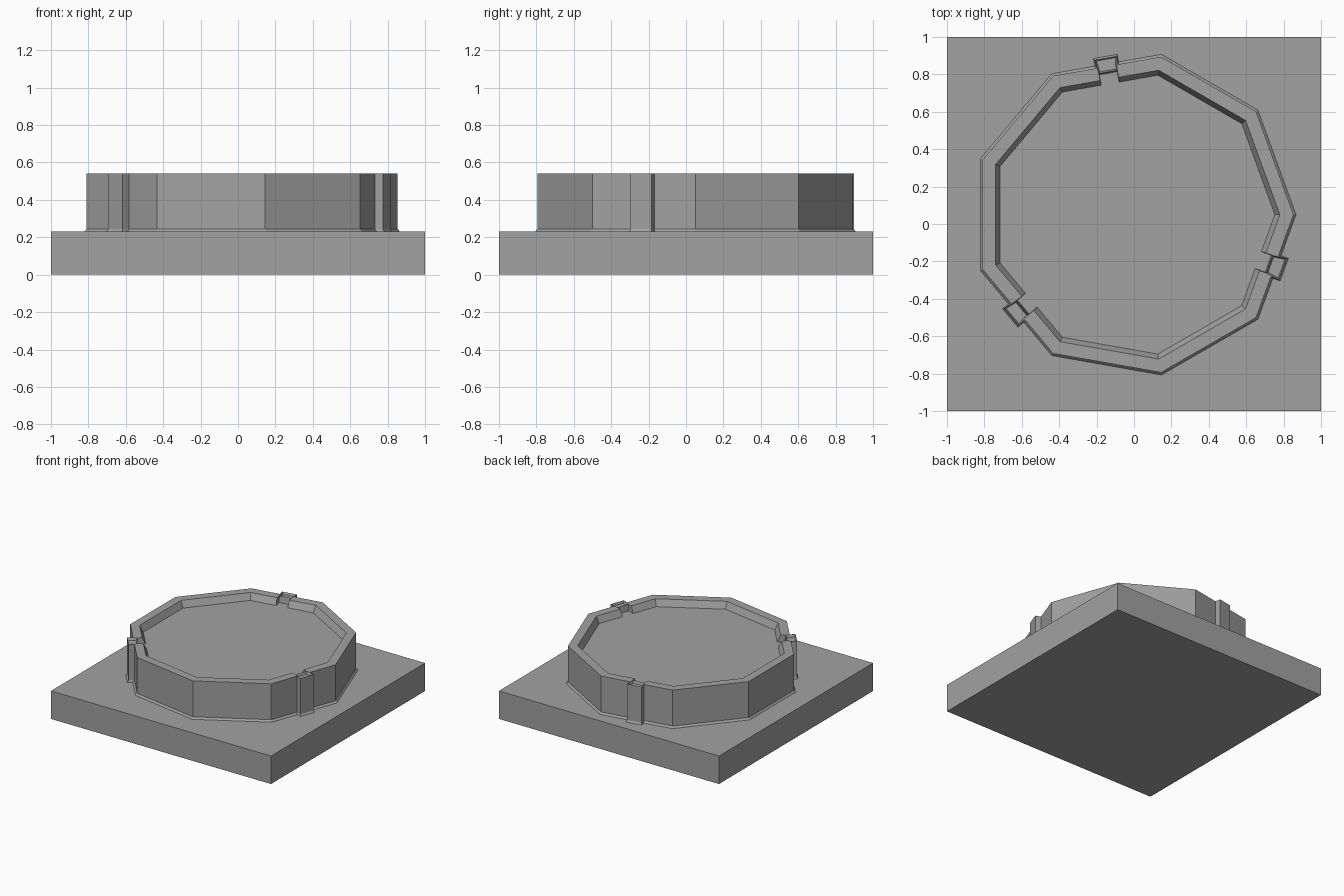
import bpy, bmesh, math

if "Cube" in bpy.data.objects:
    bpy.data.objects.remove(bpy.data.objects["Cube"])

grey = bpy.data.materials.new("grey")
grey.diffuse_color = (0.36, 0.36, 0.36, 1)
grey.use_nodes = True
grey.node_tree.nodes["Principled BSDF"].inputs["Base Color"].default_value = grey.diffuse_color

CX, CY, SIDES = -0.004, 0.05, 9
CLIPS = (2, 5, 8)            # sides (at 20 + 40k degrees) that carry a clip


def finish(bm, name):
    bmesh.ops.recalc_face_normals(bm, faces=bm.faces)
    me = bpy.data.meshes.new(name)
    bm.to_mesh(me)
    bm.free()
    me.materials.append(grey)
    ob = bpy.data.objects.new(name, me)
    bpy.context.collection.objects.link(ob)
    return ob


def outline(bm, radius, half_width, jog_to, z):
    """Nine-sided loop whose clip sides step out to distance jog_to."""
    ap = radius * math.cos(math.pi / SIDES)
    verts = []

    def add(angle, out, along):
        c, s = math.cos(angle), math.sin(angle)
        verts.append(bm.verts.new((CX + c * out - s * along,
                                   CY + s * out + c * along, z)))
    for k in range(SIDES):
        add(math.radians(40 * k), radius, 0)
        if k in CLIPS:
            mid = math.radians(40 * k + 20)
            for out, along in ((ap, -half_width), (jog_to, -half_width),
                               (jog_to, half_width), (ap, half_width)):
                add(mid, out, along)
    return verts


# Square base slab
bm = bmesh.new()
bmesh.ops.create_cube(bm, size=1)
for v in bm.verts:
    v.co = (v.co.x * 2, v.co.y * 2, (v.co.z + 0.5) * 0.23)
finish(bm, "base_slab")

# Nine-sided drum: skirt, wall, rim, recessed floor
bm = bmesh.new()
loops = [outline(bm, 0.872, 0.065, 0.860, 0.228),
         outline(bm, 0.857, 0.060, 0.850, 0.245),
         outline(bm, 0.857, 0.060, 0.850, 0.54),
         outline(bm, 0.784, 0.050, 0.775, 0.54),
         outline(bm, 0.757, 0.048, 0.768, 0.487)]
pockets = []
for i, (a, b) in enumerate(zip(loops, loops[1:])):
    n = len(a)
    point = 0
    starts = set()
    for k in range(SIDES):
        if k in CLIPS:
            starts.add(point + 2)      # edge along the outer end of a clip
        point += 5 if k in CLIPS else 1
    for j in range(n):
        f = bm.faces.new((a[j], a[(j + 1) % n], b[(j + 1) % n], b[j]))
        if i == 2 and j in starts:
            pockets.append(f)
bm.faces.new(loops[-1])
bm.faces.new(loops[0][::-1])
bmesh.ops.recalc_face_normals(bm, faces=bm.faces)
# Shallow pocket in the top of each clip
bmesh.ops.inset_individual(bm, faces=pockets, thickness=0.01, depth=0)
for f in pockets:
    for v in f.verts:
        v.co.z -= 0.02
finish(bm, "drum_with_clips")
